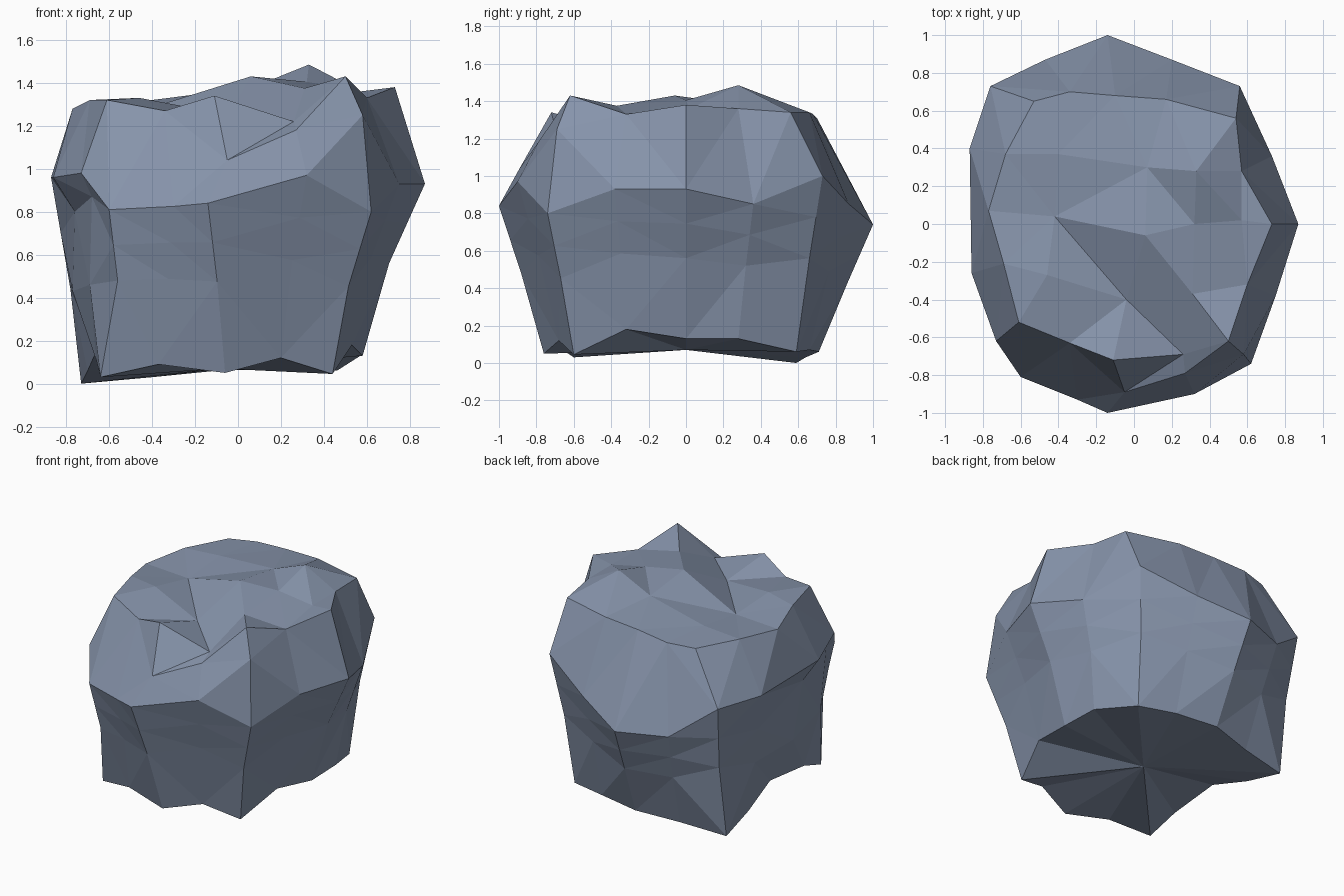
import bpy, bmesh
from mathutils import Vector
from mathutils.geometry import delaunay_2d_cdt

if "Cube" in bpy.data.objects:
    bpy.data.objects.remove(bpy.data.objects["Cube"])

# Outline rings, anticlockwise from the front: foot, widest belt, top rim
foot = [(-.06, -.76, .05), (.20, -.68, .12), (.44, -.60, .045), (.53, -.32, .18),
        (.58, 0, .13), (.57, .28, .13), (.46, .59, .06), (.20, .66, .07),
        (-.10, .71, .06), (-.40, .64, .03), (-.73, .59, 0), (-.70, .30, .06),
        (-.66, 0, .15), (-.66, -.38, .11), (-.64, -.60, .03), (-.37, -.69, .09)]
belt = [(-.14, -1, .84), (.32, -.90, .97), (.62, -.74, .80), (.75, -.38, .93),
        (.87, 0, .93), (.73, .36, .85), (.56, .73, 1), (.20, .87, .85),
        (-.14, 1, .74), (-.47, .87, .74), (-.76, .73, .96), (-.87, .40, .96),
        (-.86, -.26, .96), (-.73, -.62, .98), (-.60, -.81, .81), (-.30, -.93, .825)]
rim = [(-.05, -.89, 1.04), (.27, -.79, 1.18), (.58, -.69, 1.25), (.60, -.32, 1.33),
       (.73, 0, 1.38), (.57, .28, 1.36), (.54, .56, 1.34), (.17, .66, 1.34),
       (-.10, .68, 1.33), (-.34, .70, 1.31), (-.53, .65, 1.30), (-.68, .37, 1.30),
       (-.77, .07, 1.28), (-.69, -.21, 1.32), (-.61, -.52, 1.32), (-.34, -.63, 1.27)]
# Peaks, the diagonal valley and the front notch on the crown
crown = [(-.11, -.72, 1.34), (.50, -.62, 1.43), (-.04, -.40, 1.25), (-.42, .04, 1.28),
         (.06, -.06, 1.43), (.33, .28, 1.485), (.07, .30, 1.38), (-.40, .37, 1.32),
         (-.46, -.27, 1.33), (.26, -.69, 1.22), (.31, -.37, 1.375),
         (.57, .02, 1.36), (.32, 0, 1.405)]
n = len(belt)


def between(lower, upper, fixes, pull=1, lift=0):
    """Ring halfway between two others, with a few points moved by hand."""
    ring = [(Vector(a) + Vector(b)) / 2 for a, b in zip(lower, upper)]
    for p in ring:
        p.x *= pull
        p.z += lift
    for i, co in fixes.items():
        ring[i] = Vector(co)
    return ring


# Waist, and an overhanging brow on the left front
waist = between(foot, belt, {8: (-.12, .86, .42), 9: (-.43, .76, .40),
                             11: (-.78, .34, .44), 12: (-.77, -.10, .43),
                             13: (-.69, -.52, .46), 14: (-.56, -.74, .48)}, .97, .03)
brow = between(waist, belt, {12: (-.76, -.22, .80), 13: (-.68, -.60, .87)})

bm = bmesh.new()
rings = [[bm.verts.new(p) for p in ring] for ring in (foot, waist, brow, belt, rim)]

# Side walls
for lo, hi in zip(rings, rings[1:]):
    for i in range(n):
        j = (i + 1) % n
        bm.faces.new((lo[i], lo[j], hi[j], hi[i]))

# Underside
centre = bm.verts.new((-.08, 0, .07))
for i in range(n):
    bm.faces.new((centre, rings[0][(i + 1) % n], rings[0][i]))

# Faceted crown, keeping the valley, ridge and notch lines
top = rings[-1] + [bm.verts.new(p) for p in crown]
flat = [Vector(v.co[:2]) for v in top]
edges = [(i, (i + 1) % n) for i in range(n)]
edges += [(n + 3, n + 2), (n + 2, n + 9), (n + 4, n + 10), (n + 10, n + 1), (n + 3, n + 4),
          (n, 0), (n, 15), (n, n + 9), (n + 9, 0), (n + 9, n + 1), (n + 1, 2)]
_, _, tris, origin, _, _ = delaunay_2d_cdt(flat, edges, [], 1, 1e-5)
for t in tris:
    bm.faces.new([top[origin[k][0]] for k in t])

bmesh.ops.triangulate(bm, faces=bm.faces[:], quad_method='SHORT_EDGE')
bmesh.ops.recalc_face_normals(bm, faces=bm.faces[:])
mesh = bpy.data.meshes.new("boulder")
bm.to_mesh(mesh)
bm.free()

mat = bpy.data.materials.new("slate grey")
mat.diffuse_color = (.24, .295, .405, 1)
mat.use_nodes = True
mat.node_tree.nodes["Principled BSDF"].inputs["Base Color"].default_value = mat.diffuse_color
mesh.materials.append(mat)
bpy.context.collection.objects.link(bpy.data.objects.new("boulder", mesh))
